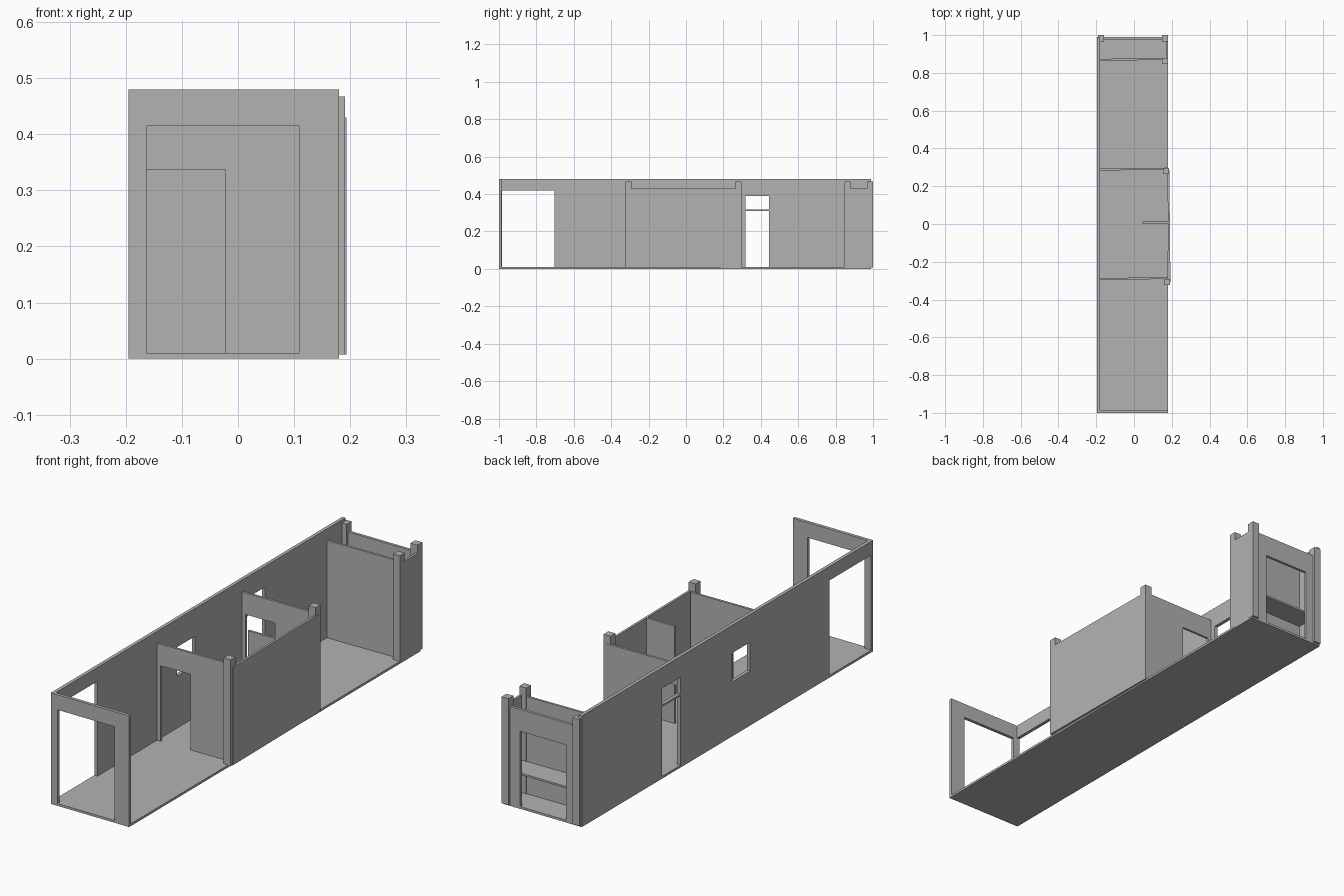
import bpy
import bmesh
from mathutils import Vector

cube = bpy.data.objects.get("Cube")
if cube:
    bpy.data.objects.remove(cube)

# One plain plaster grey for everything
GREY = (0.45, 0.45, 0.45, 1)
plaster = bpy.data.materials.new("plaster_grey")
plaster.use_nodes = True
plaster.diffuse_color = GREY
plaster.node_tree.nodes["Principled BSDF"].inputs["Base Color"].default_value = GREY

FLOOR = 0.01
LOW_TOP = 0.43
HIGH_TOP = 0.48


def finish(name, bm):
    bmesh.ops.recalc_face_normals(bm, faces=bm.faces)
    mesh = bpy.data.meshes.new(name)
    bm.to_mesh(mesh)
    bm.free()
    mesh.materials.append(plaster)
    obj = bpy.data.objects.new(name, mesh)
    bpy.context.collection.objects.link(obj)
    return obj


def box(name, x, y, z):
    bm = bmesh.new()
    bmesh.ops.create_cube(bm, size=1)
    for v in bm.verts:
        v.co = [lo + (c + 0.5) * (hi - lo) for c, (lo, hi) in zip(v.co, (x, y, z))]
    return finish(name, bm)


def wall(name, start, end, thickness, top, openings=(), bottom=FLOOR):
    """Wall along a plan line, thickened to its left; openings are (u0, u1, z0, z1)."""
    start, end = Vector((*start, 0)), Vector((*end, 0))
    length = (end - start).length
    along = (end - start) / length
    across = Vector((-along.y, along.x, 0)) * thickness
    us = sorted({0, length, *(u for o in openings for u in o[:2])})
    zs = sorted({bottom, top, *(z for o in openings for z in o[2:])})
    bm = bmesh.new()
    grid = [[bm.verts.new(start + along * u + Vector((0, 0, z))) for z in zs] for u in us]
    for i in range(len(us) - 1):
        for j in range(len(zs) - 1):
            u, z = (us[i] + us[i + 1]) / 2, (zs[j] + zs[j + 1]) / 2
            if any(a < u < b and c < z < d for a, b, c, d in openings):
                continue
            bm.faces.new((grid[i][j], grid[i + 1][j], grid[i + 1][j + 1], grid[i][j + 1]))
    bmesh.ops.delete(bm, geom=[v for v in bm.verts if not v.link_faces], context='VERTS')
    result = bmesh.ops.extrude_face_region(bm, geom=bm.faces[:], use_keep_orig=True)
    for v in result["geom"]:
        if isinstance(v, bmesh.types.BMVert):
            v.co += across
    return finish(name, bm)


# Floor slab
box("floor", (-0.195, 0.18), (-1, 0.99), (0, FLOOR))

# Tall outer walls: long side with opening, window and door with transom, then the front
wall("long_wall", (-0.18, -1), (-0.18, 0.99), 0.015, HIGH_TOP, [
    (0.015, 0.298, FLOOR, 0.42),
    (0.84, 0.965, 0.235, 0.36),
    (1.317, 1.443, FLOOR, 0.31),
    (1.317, 1.443, 0.318, 0.39),
])
wall("front_wall", (-0.18, -1), (0.18, -1), 0.014, HIGH_TOP,
     [(0.017, 0.29, FLOOR, 0.415)])

# Lower cross partitions, slightly out of square
doorway = [(0.017, 0.158, FLOOR, 0.337)]
wall("front_partition", (-0.18, -0.297), (0.175, -0.291), 0.01, LOW_TOP, doorway)
wall("rear_partition", (-0.18, 0.283), (0.175, 0.288), 0.01, LOW_TOP, doorway)
wall("middle_partition", (0.045, 0.003), (0.185, 0.003), 0.01, LOW_TOP)
wall("closet_partition", (-0.18, 0.864), (0.16, 0.869), 0.01, LOW_TOP)

# Lower side walls and closet back with its shelf
wall("side_wall", (0.193, -0.31), (0.187, 0.285), 0.01, LOW_TOP, bottom=0.007)
wall("closet_side_wall", (0.18, 0.86), (0.18, 0.985), 0.01, LOW_TOP)
wall("closet_back_wall", (-0.18, 0.978), (0.165, 0.978), 0.012, LOW_TOP,
     [(0.06, 0.28, FLOOR, 0.335)])
box("closet_shelf", (-0.18, 0.172), (0.872, 0.98), (0.142, 0.15))

# Corner posts
for name, x, y in (
    ("front_post", 0.158, -0.324),
    ("rear_post", 0.153, 0.264),
    ("closet_front_post", 0.148, 0.847),
    ("closet_right_post", 0.148, 0.967),
    ("closet_left_post", -0.191, 0.967),
):
    box(name, (x, x + 0.033), (y, y + 0.033), (0.007, 0.467))
